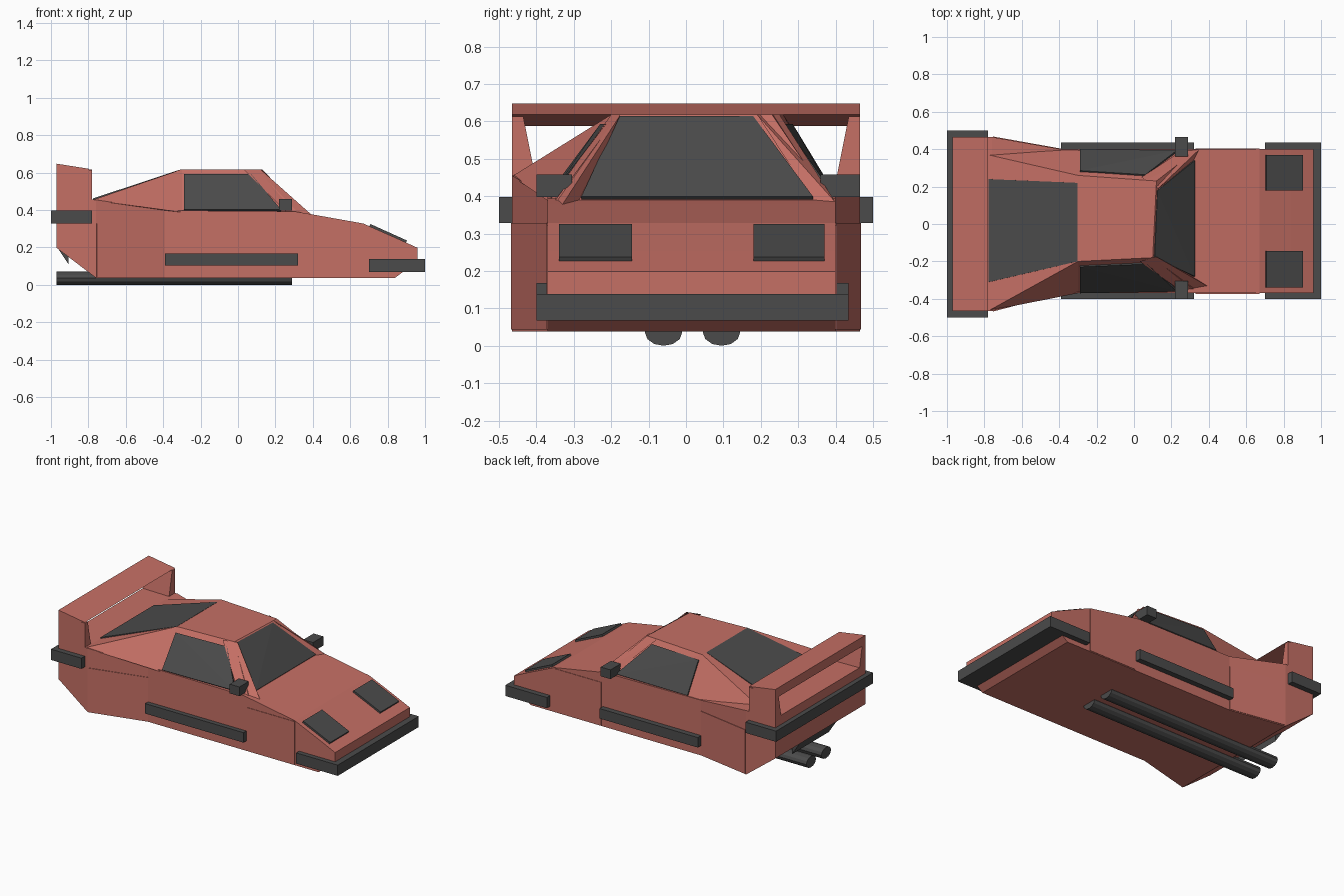
import bpy, bmesh, math
from mathutils import Vector

if "Cube" in bpy.data.objects:
    bpy.data.objects.remove(bpy.data.objects["Cube"])


def material(name, rgb):
    m = bpy.data.materials.new(name)
    m.diffuse_color = (*rgb, 1)
    m.use_nodes = True
    m.node_tree.nodes["Principled BSDF"].inputs["Base Color"].default_value = m.diffuse_color
    return m


RED = material("red_paint", (0.56, 0.16, 0.13))
DARK = material("dark_trim", (0.07, 0.07, 0.07))


def finish(name, bm, mat):
    bmesh.ops.recalc_face_normals(bm, faces=bm.faces)
    me = bpy.data.meshes.new(name)
    bm.to_mesh(me)
    bm.free()
    me.materials.append(mat)
    ob = bpy.data.objects.new(name, me)
    bpy.context.collection.objects.link(ob)
    return ob


def hull(name, pts, mat):
    bm = bmesh.new()
    vs = [bm.verts.new(p) for p in pts]
    res = bmesh.ops.convex_hull(bm, input=vs)
    junk = {e for e in res["geom_interior"] + res["geom_unused"]
            if isinstance(e, bmesh.types.BMVert)}
    bmesh.ops.delete(bm, geom=list(junk), context='VERTS')
    bmesh.ops.dissolve_limit(bm, angle_limit=0.01, verts=bm.verts, edges=bm.edges)
    return finish(name, bm, mat)


def box(name, x, y, z, mat):
    return hull(name, [(a, b, c) for a in x for b in y for c in z], mat)


def panel(name, quad, mat, t=0.008):
    q = [Vector(p) for p in quad]
    n = (q[2] - q[0]).cross(q[3] - q[1]).normalized() * t
    return hull(name, [p + n for p in q] + [p - n for p in q], mat)


# lower body lofted along its length: x, bottom, top, left y, right y
sections = [(0.96, 0.13, 0.20, -0.37, 0.40), (0.84, 0.04, 0.255, -0.37, 0.40),
            (0.67, 0.04, 0.33, -0.37, 0.40), (0.39, 0.04, 0.38, -0.37, 0.40),
            (0.30, 0.04, 0.395, -0.37, 0.40), (-0.39, 0.04, 0.40, -0.37, 0.40),
            (-0.76, 0.04, 0.457, -0.465, 0.465), (-0.97, 0.20, 0.46, -0.465, 0.465)]
bm = bmesh.new()
rings = [[bm.verts.new(p) for p in ((x, a, lo), (x, b, lo), (x, b, hi), (x, a, hi))]
         for x, lo, hi, a, b in sections]
for r, s in zip(rings, rings[1:]):
    for i in range(4):
        j = (i + 1) % 4
        bm.faces.new((r[i], r[j], s[j], s[i]))
bm.faces.new(rings[0])
bm.faces.new(rings[-1])
finish("lower_body", bm, RED)

# wheel arch covers, nearly flush with the sides
for tag, y, s in (("left", -0.37, -1), ("right", 0.40, 1)):
    panel(f"front_arch_{tag}", [(0.33, y, 0.045), (0.67, y, 0.045),
                                (0.67, y, 0.325), (0.33, y, 0.325)], RED, 0.003)
    panel(f"rear_arch_{tag}", [(-0.39, y, 0.045), (-0.755, s * 0.465, 0.045),
                               (-0.755, s * 0.465, 0.33), (-0.39, y, 0.33)], RED, 0.003)

# cabin and sloping rear deck
roof_rear = [(-0.30, -0.20, 0.62), (-0.30, 0.26, 0.62)]
belt_rear = [(-0.30, -0.37, 0.39), (-0.30, 0.40, 0.39)]
hull("cabin", roof_rear + belt_rear +
     [(0.10, -0.18, 0.62), (0.12, 0.23, 0.62),
      (0.32, -0.35, 0.39), (0.32, 0.385, 0.39)], RED)
hull("rear_deck", roof_rear + belt_rear +
     [(-0.78, -0.465, 0.455), (-0.78, 0.37, 0.455), (-0.78, 0, 0.40)], RED)

# windscreen pillars
hull("screen_pillar_left", [(0.03, -0.20, 0.62), (0.12, -0.175, 0.62), (0.39, -0.33, 0.38),
                            (0.26, -0.365, 0.39), (0.31, -0.28, 0.39)], RED)
hull("screen_pillar_right", [(0.04, 0.25, 0.62), (0.13, 0.19, 0.62), (0.35, 0.40, 0.385),
                             (0.26, 0.395, 0.39), (0.32, 0.34, 0.39)], RED)

# glass
panel("windscreen", [(0.32, -0.28, 0.395), (0.32, 0.34, 0.395),
                     (0.12, 0.18, 0.61), (0.105, -0.18, 0.61)], DARK)
panel("rear_window", [(-0.30, -0.20, 0.615), (-0.30, 0.22, 0.615),
                      (-0.775, 0.24, 0.458), (-0.775, -0.31, 0.458)], DARK, 0.006)
panel("side_window_left", [(-0.29, -0.364, 0.40), (0.23, -0.355, 0.40),
                           (0.07, -0.208, 0.59), (-0.29, -0.223, 0.59)], DARK)
panel("side_window_right", [(-0.29, 0.394, 0.40), (0.23, 0.388, 0.40),
                            (0.06, 0.257, 0.59), (-0.29, 0.279, 0.59)], DARK)

# rear wing: wedge blade on two tapered uprights
hull("wing_blade", [(x, y, z) for y in (-0.465, 0.465)
                    for x, z in ((-0.97, 0.65), (-0.97, 0.59), (-0.78, 0.62))], RED)
for tag, s in (("left", -1), ("right", 1)):
    hull(f"wing_upright_{tag}", [(x, s * y, z) for x in (-0.97, -0.78)
                                 for y, z in ((0.465, 0.615), (0.435, 0.615),
                                              (0.465, 0.44), (0.40, 0.44))], RED)

# bumpers, side strips and mirrors
box("front_bumper", (0.70, 1.0), (-0.40, 0.435), (0.07, 0.14), DARK)
box("rear_bumper", (-1.0, -0.78), (-0.5, 0.5), (0.33, 0.40), DARK)
for tag, y, m in (("left", (-0.40, -0.36), (-0.40, -0.305)),
                  ("right", (0.39, 0.435), (0.36, 0.465))):
    box(f"side_strip_{tag}", (-0.39, 0.32), y, (0.105, 0.17), DARK)
    box(f"mirror_{tag}", (0.22, 0.29), m, (0.40, 0.46), DARK)

# headlights on the nose slope
for tag, a, b in (("left", -0.34, -0.145), ("right", 0.18, 0.37)):
    panel(f"headlight_{tag}", [(0.705, a, 0.32), (0.705, b, 0.32),
                               (0.90, b, 0.232), (0.90, a, 0.232)], DARK)

# plate below the tail
hull("tail_plate", [(x, y, z) for y in (-0.18, 0.20)
                    for x, z in ((-0.965, 0.20), (-0.905, 0.11), (-0.905, 0.16))], DARK)

# twin exhaust pipes
for tag, y in (("left", -0.06), ("right", 0.095)):
    ring = [(y + 0.05 * math.cos(i * math.tau / 12),
             0.038 + 0.036 * math.sin(i * math.tau / 12)) for i in range(12)]
    hull(f"exhaust_{tag}", [(x, a, max(b, 0)) for x in (-0.97, 0.29) for a, b in ring], DARK)

# rest the lowest point on the ground
low = min((v.co.z for o in bpy.data.objects for v in o.data.vertices))
for o in bpy.data.objects:
    o.location.z -= low
